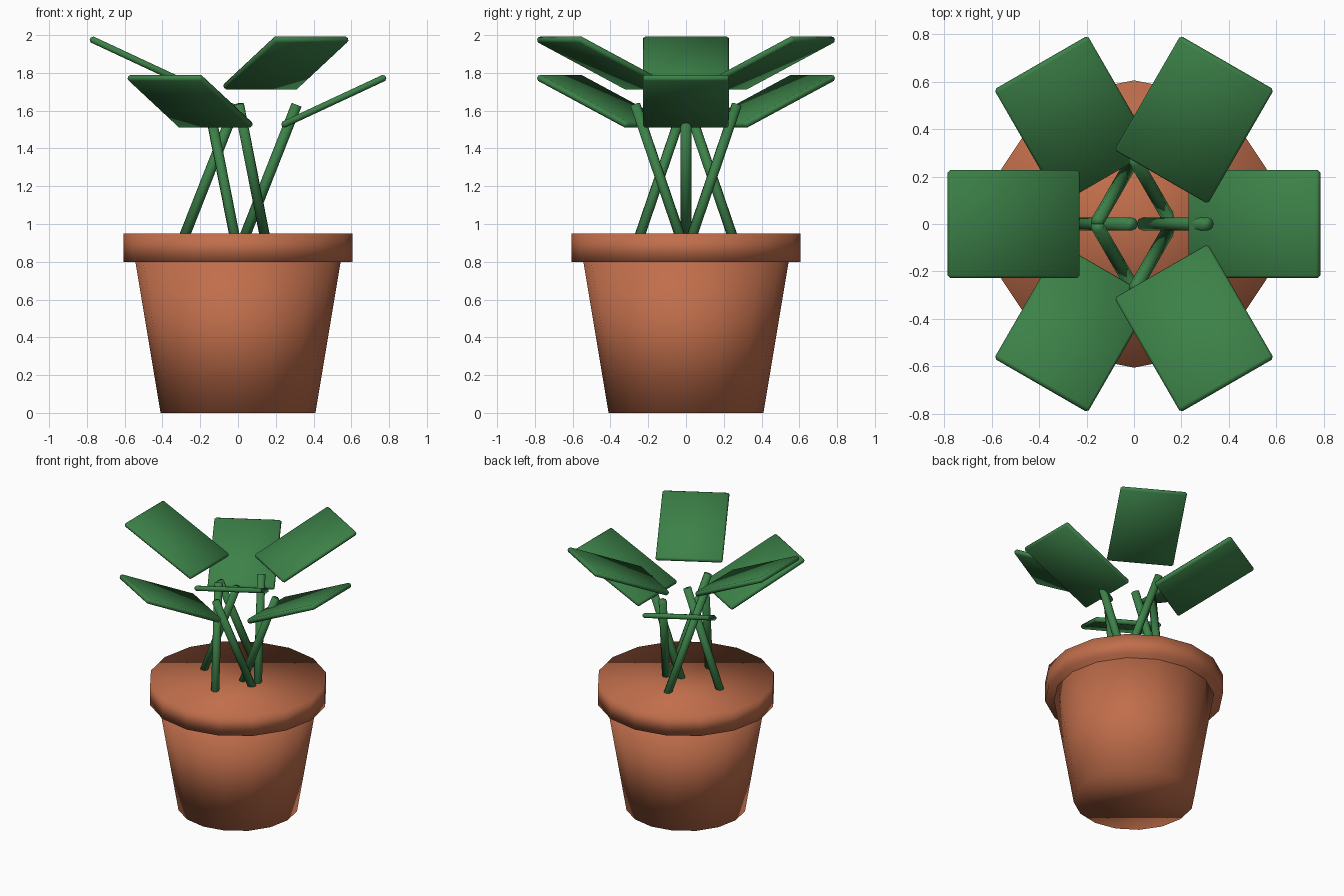
import bpy
import math
from mathutils import Matrix, Vector

cube = bpy.data.objects.get("Cube")
if cube:
    bpy.data.objects.remove(cube, do_unlink=True)


def material(name, rgb):
    mat = bpy.data.materials.new(name)
    mat.use_nodes = True
    mat.diffuse_color = (*rgb, 1)
    mat.node_tree.nodes["Principled BSDF"].inputs["Base Color"].default_value = (*rgb, 1)
    return mat


terracotta = material("terracotta", (0.53, 0.155, 0.07))
leaf_green = material("leaf green", (0.045, 0.22, 0.065))


def finish(name, mat):
    """Name, colour and smooth the newly added primitive."""
    obj = bpy.context.object
    obj.name = name
    obj.data.materials.append(mat)
    for face in obj.data.polygons:
        face.use_smooth = True
    return obj


def tapered(name, mat, sides, r_bottom, r_top, z_bottom, z_top):
    bpy.ops.mesh.primitive_cone_add(vertices=sides, radius1=r_bottom, radius2=r_top,
                                    depth=z_top - z_bottom,
                                    location=(0, 0, (z_bottom + z_top) / 2))
    return finish(name, mat)


# Pot: tapered body with a solid rim
tapered("pot_body", terracotta, 16, 0.41, 0.545, 0, 0.81)
tapered("pot_rim", terracotta, 16, 0.605, 0.605, 0.80, 0.95)

STEM_LENGTH, STEM_RADIUS, STEM_LEAN = 0.82, 0.028, math.radians(21.5)
LEAF_SIZE, LEAF_TILT = (0.608, 0.455, 0.035), math.radians(25)

for i in range(6):
    angle = i * math.tau / 6
    turn = Matrix.Rotation(angle, 4, 'Z')

    # Stem: placed around a ring, its lean turning twice as fast as its position
    stem = tapered(f"stem_{i + 1}", leaf_green, 8, STEM_RADIUS, STEM_RADIUS,
                   -STEM_LENGTH / 2, STEM_LENGTH / 2)
    stem.matrix_world = (Matrix.Translation(turn @ Vector((0.16, 0, 1.25)))
                         @ turn @ turn @ Matrix.Rotation(STEM_LEAN, 4, 'Y'))

    # Leaf: thin chamfered slab rising outwards, alternately low and high
    bpy.ops.mesh.primitive_cube_add(size=1)
    leaf = finish(f"leaf_{i + 1}", leaf_green)
    leaf.data.transform(Matrix.Diagonal((*LEAF_SIZE, 1)))
    height = 1.853 if i % 2 else 1.65
    leaf.matrix_world = (turn @ Matrix.Translation((0.507, 0, height))
                         @ Matrix.Rotation(-LEAF_TILT, 4, 'Y'))
    bevel = leaf.modifiers.new("chamfer", 'BEVEL')
    bevel.width = 0.011
    bevel.segments = 1
